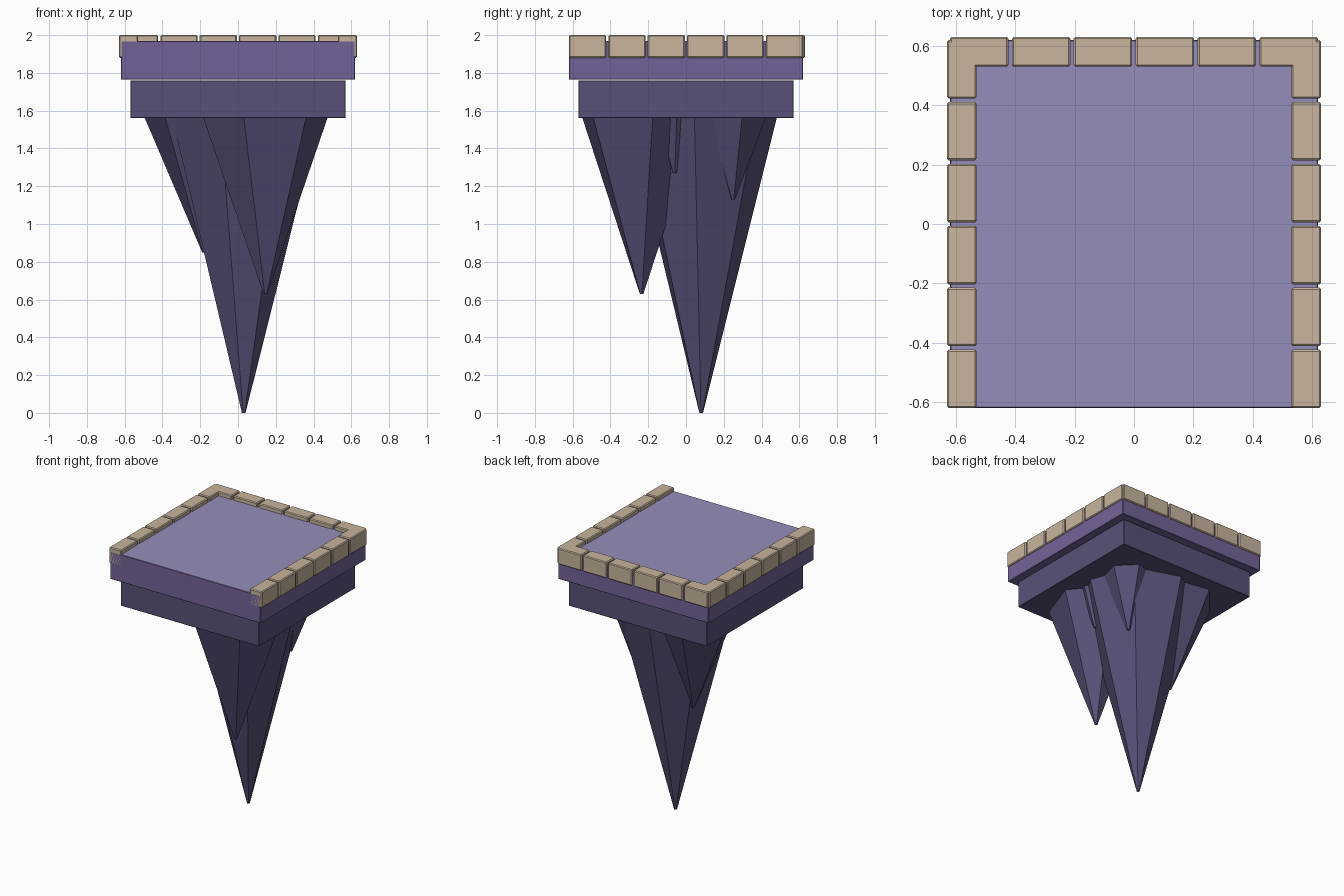
import bpy, math
from mathutils import Vector

cube = bpy.data.objects.get("Cube")
if cube:
    bpy.data.objects.remove(cube, do_unlink=True)


def srgb(r, g, b):
    def lin(c):
        c /= 255
        return c / 12.92 if c <= 0.04045 else ((c + 0.055) / 1.055) ** 2.4
    return (lin(r), lin(g), lin(b), 1)


def material(name, color):
    m = bpy.data.materials.new(name)
    m.use_nodes = True
    m.diffuse_color = color
    m.node_tree.nodes["Principled BSDF"].inputs["Base Color"].default_value = color
    return m


sand = material("sand_stone", srgb(200, 181, 157))
lavender = material("lavender_floor", srgb(149, 141, 186))
purple = material("purple_slab", srgb(116, 98, 152))
rock = material("dark_purple_rock", srgb(90, 80, 120))


def box(name, lo, hi, mat, bevel):
    """Box between two corners with slightly chamfered edges."""
    lo, hi = Vector(lo), Vector(hi)
    bpy.ops.mesh.primitive_cube_add(size=1, location=(lo + hi) / 2)
    o = bpy.context.object
    o.name = name
    o.scale = hi - lo
    bpy.ops.object.transform_apply(location=False, rotation=False, scale=True)
    o.data.materials.append(mat)
    mod = o.modifiers.new("chamfer", "BEVEL")
    mod.width = bevel
    mod.segments = 1
    return o


# Floor slab with a lavender top, and the narrower ledge under it
slab = box("floor_slab", (-0.62, -0.62, 1.765), (0.62, 0.62, 1.97), purple, 0.003)
slab.data.materials.append(lavender)
for p in slab.data.polygons:
    p.material_index = int(p.normal.z > 0.9)
box("under_slab", (-0.57, -0.57, 1.56), (0.57, 0.57, 1.76), rock, 0.003)

# Low parapet of blocks along the back and both sides
PITCH, LENGTH = 0.2085, 0.197
for i in range(6):
    a = -0.62 + i * PITCH
    b = a + LENGTH
    box(f"back_block_{i + 1}", (a, 0.53, 1.88), (b, 0.63, 2.0), sand, 0.006)
    for side, x in (("left", 0.58), ("right", -0.58)):
        box(f"{side}_block_{i + 1}", (x - 0.05, a, 1.88), (x + 0.05, b, 2.0), sand, 0.006)


def spike(name, tip, radius, sides, phase):
    """Faceted cone hanging from the ledge, point down."""
    top = 1.565
    bpy.ops.mesh.primitive_cone_add(
        vertices=sides, radius1=0.01, radius2=radius, depth=top - tip[2],
        location=(tip[0], tip[1], (top + tip[2]) / 2))
    o = bpy.context.object
    o.name = name
    # The primitive starts its first corner on +y
    o.rotation_euler.z = math.radians(phase - 90)
    o.data.materials.append(rock)


# Hanging rock spikes
spike("main_spike", (0.03, 0.08, 0), 0.405, 7, -5)
spike("front_spike", (0.145, -0.235, 0.63), 0.335, 6, 10)
spike("back_spike", (-0.18, 0.17, 0.85), 0.32, 6, -10)
spike("small_back_spike", (0.26, 0.25, 1.13), 0.18, 6, 15)
spike("small_side_spike", (0.30, -0.06, 1.27), 0.11, 6, 5)
